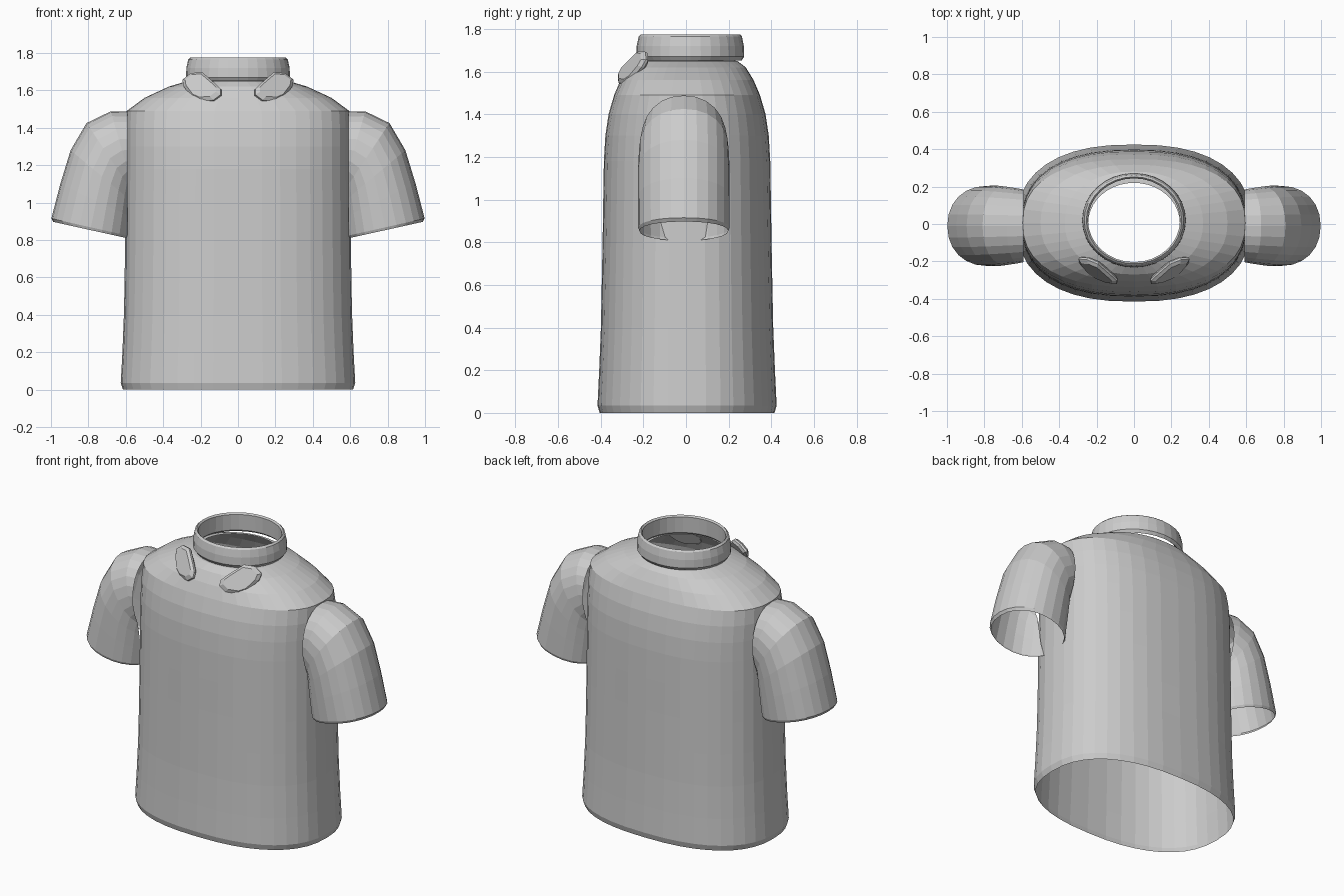
import bpy, bmesh, math
from mathutils import Vector

cube = bpy.data.objects.get("Cube")
if cube:
    bpy.data.objects.remove(cube)

GREY = (0.6, 0.6, 0.6, 1)
fabric = bpy.data.materials.new("grey fabric")
fabric.use_nodes = True
fabric.diffuse_color = GREY
fabric.node_tree.nodes["Principled BSDF"].inputs["Base Color"].default_value = GREY


def finish(bm, name):
    mesh = bpy.data.meshes.new(name)
    bm.to_mesh(mesh)
    bm.free()
    mesh.materials.append(fabric)
    obj = bpy.data.objects.new(name, mesh)
    bpy.context.collection.objects.link(obj)
    return obj


def oval(center, u, v, sides, power=2.0):
    """Closed ring of points around center, spanned by the half axes u and v."""
    points = []
    for i in range(sides):
        a = math.tau * i / sides
        c, s = math.cos(a), math.sin(a)
        c = math.copysign(abs(c) ** (2 / power), c)
        s = math.copysign(abs(s) ** (2 / power), s)
        points.append(Vector(center) + Vector(u) * c + Vector(v) * s)
    return points


def loft(rings):
    """Open tube through a list of equally long rings."""
    bm = bmesh.new()
    loops = [[bm.verts.new(p) for p in ring] for ring in rings]
    n = len(loops[0])
    for low, high in zip(loops, loops[1:]):
        for i in range(n):
            j = (i + 1) % n
            bm.faces.new((low[i], low[j], high[j], high[i]))
    return bm


# Torso: open at hem and neck; height, half width, half depth, roundness
torso = [(0, .615, .41, 2.4), (.035, .627, .42, 2.4), (.2, .618, .412, 2.4),
         (.4, .61, .404, 2.4), (.6, .606, .4, 2.4), (.8, .604, .396, 2.4),
         (1.0, .602, .393, 2.4), (1.18, .6, .39, 2.4), (1.3, .6, .383, 2.4),
         (1.4, .6, .368, 2.4), (1.49, .595, .342, 2.4), (1.56, .5, .312, 2.3),
         (1.62, .37, .275, 2.2), (1.65, .27, .235, 2.1), (1.652, .245, .215, 2)]
bm = loft([oval((0, .005, z), (x, 0, 0), (0, y, 0), 40, p) for z, x, y, p in torso])
finish(bm, "shirt_body")

# Collar band: thin standing ring
band = [(1.665, .25), (1.652, .265), (1.67, .278), (1.72, .276),
        (1.765, .266), (1.775, .255), (1.765, .246), (1.665, .25)]
bm = loft([oval((0, .02, z), (r, 0, 0), (0, r * .91, 0), 32) for z, r in band])
finish(bm, "collar_band")

# Sleeves: bent tubes trimmed at the torso; outer x, z, inner x, z, half depth
sleeve = [(.57, 1.485, .57, 1.08, .19), (.68, 1.488, .56, 1.07, .2),
          (.81, 1.425, .56, 1.05, .21), (.895, 1.28, .56, 1.0, .215),
          (.95, 1.1, .565, .92, .215), (.998, .915, .575, .82, .214),
          (.988, .897, .585, .808, .208)]


def make_sleeve(side, name):
    rings = []
    for xo, zo, xi, zi, depth in sleeve:
        outer, inner = Vector((xo, 0, zo)), Vector((xi, 0, zi))
        mid = (outer + inner) / 2 + Vector((0, -.01, 0))
        rings.append(oval(mid, (outer - inner) / 2, (0, depth, 0), 24, 2.15))
    bm = loft(rings)
    bmesh.ops.bisect_plane(bm, geom=bm.verts[:] + bm.edges[:] + bm.faces[:],
                           plane_co=(.592, 0, 0), plane_no=(1, 0, 0), clear_inner=True)
    for v in bm.verts:
        v.co.x *= side
    bmesh.ops.recalc_face_normals(bm, faces=bm.faces[:])
    if sum(f.normal.x * side for f in bm.faces) < 0:
        bmesh.ops.reverse_faces(bm, faces=bm.faces[:])
    finish(bm, name)


# Collar tabs: tilted bevelled plates; outline as x, z offsets
tab = [(-.105, -.045), (-.065, -.075), (.005, -.08), (.05, -.06), (.095, 0),
       (.1, .035), (.055, .07), (-.005, .075), (-.075, .015), (-.105, -.015)]


def make_tab(side, name):
    normal = Vector((.45, -1, .5)).normalized()
    center = Vector((.195, -.245, 1.62))

    def ring(scale, lift):
        return [center + normal * lift + scale * Vector((x, .45 * x + .5 * z, z))
                for x, z in tab]

    bm = loft([ring(.85, -.018), ring(1, -.006), ring(1, .006), ring(.8, .02)])
    bmesh.ops.holes_fill(bm, edges=bm.edges[:])
    for v in bm.verts:
        v.co.x *= side
    bmesh.ops.recalc_face_normals(bm, faces=bm.faces[:])
    finish(bm, name)


for side, label in ((1, "left"), (-1, "right")):
    make_sleeve(side, label + "_sleeve")
    make_tab(side, label + "_collar_tab")
